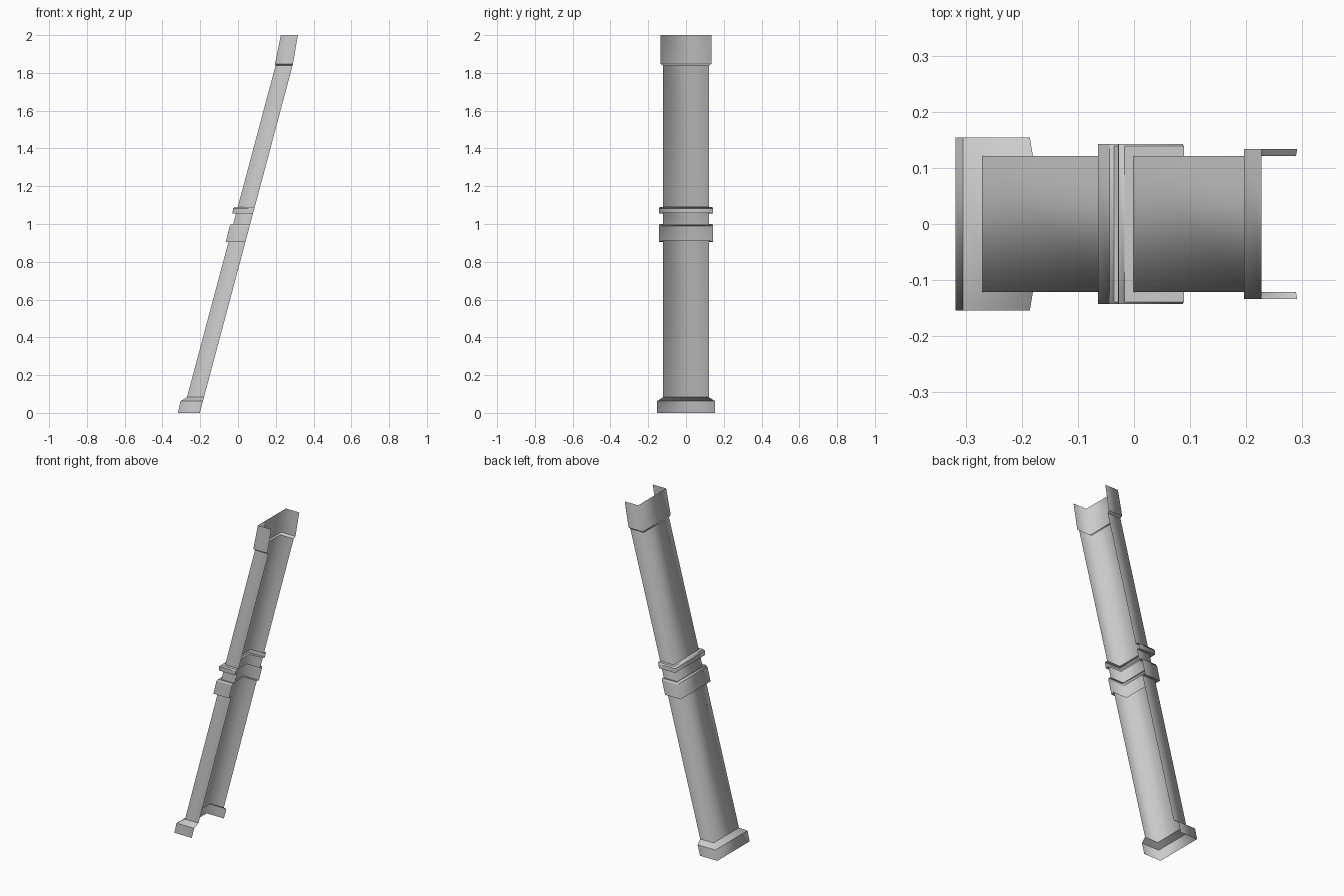
import bpy, bmesh

if "Cube" in bpy.data.objects:
    bpy.data.objects.remove(bpy.data.objects["Cube"])

SLOPE = 0.267


def back(z):
    # x of the shaft's back wall at height z
    return 0.198 + SLOPE * (z - 1.836)


def front(z):
    # x of the open front edge at height z
    return 0.288 + SLOPE * (z - 1.836)


def channel(name, sections):
    """Loft an open U-shaped sheet; each section is (z, outset, half width)
    or (z, outset, half width, front x, back x)."""
    bm = bmesh.new()
    rings = []
    for z, out, w, *ends in sections:
        xf, xb = ends if ends else (front(z), back(z) - out)
        rings.append([bm.verts.new(p) for p in
                      ((xf, -w, z), (xb, -w, z), (xb, w, z), (xf, w, z))])
    for a, b in zip(rings, rings[1:]):
        for i in range(3):
            bm.faces.new((a[i + 1], a[i], b[i], b[i + 1]))
    bmesh.ops.recalc_face_normals(bm, faces=bm.faces)
    # normals point outward, away from the channel's hollow
    bm.faces.ensure_lookup_table()
    bm.normal_update()
    if bm.faces[1].normal.x > 0:
        bmesh.ops.reverse_faces(bm, faces=bm.faces)
    # corners are shaded soft, steps around the channel stay crisp
    for f in bm.faces:
        f.smooth = True
    for ring in rings:
        for a, b in zip(ring, ring[1:]):
            bm.edges.get((a, b)).smooth = False
    mesh = bpy.data.meshes.new(name)
    bm.to_mesh(mesh)
    bm.free()
    obj = bpy.data.objects.new(name, mesh)
    bpy.context.collection.objects.link(obj)
    return obj


W = 0.121  # shaft half width

# Flared foot
channel("foot", [(0.0, 0.026, 0.154), (0.062, 0.029, 0.154), (0.083, 0, W)])

# Plain shafts and the neck between the bands
channel("lower_shaft", [(0.083, 0, W), (0.912, 0, W)])
channel("neck", [(0.995, 0, W), (1.06, 0, W)])
channel("upper_shaft", [(1.09, 0, W), (1.838, 0, W)])

# Raised bands around the middle
channel("lower_band", [(0.912, 0, W), (0.906, 0.014, 0.143),
                       (0.99, 0.016, 0.143), (1.0, 0.01, 0.139), (0.995, 0, W)])
channel("upper_band", [(1.06, 0, W), (1.056, 0.018, 0.143),
                       (1.082, 0.024, 0.143), (1.09, 0.016, 0.139), (1.09, 0, W)])

# Slightly more upright collar at the top
channel("top_collar", [(1.838, 0, W), (1.848, 0, 0.134, 0.291, 0.196),
                       (2.0, 0, 0.134, 0.317, 0.227)])
